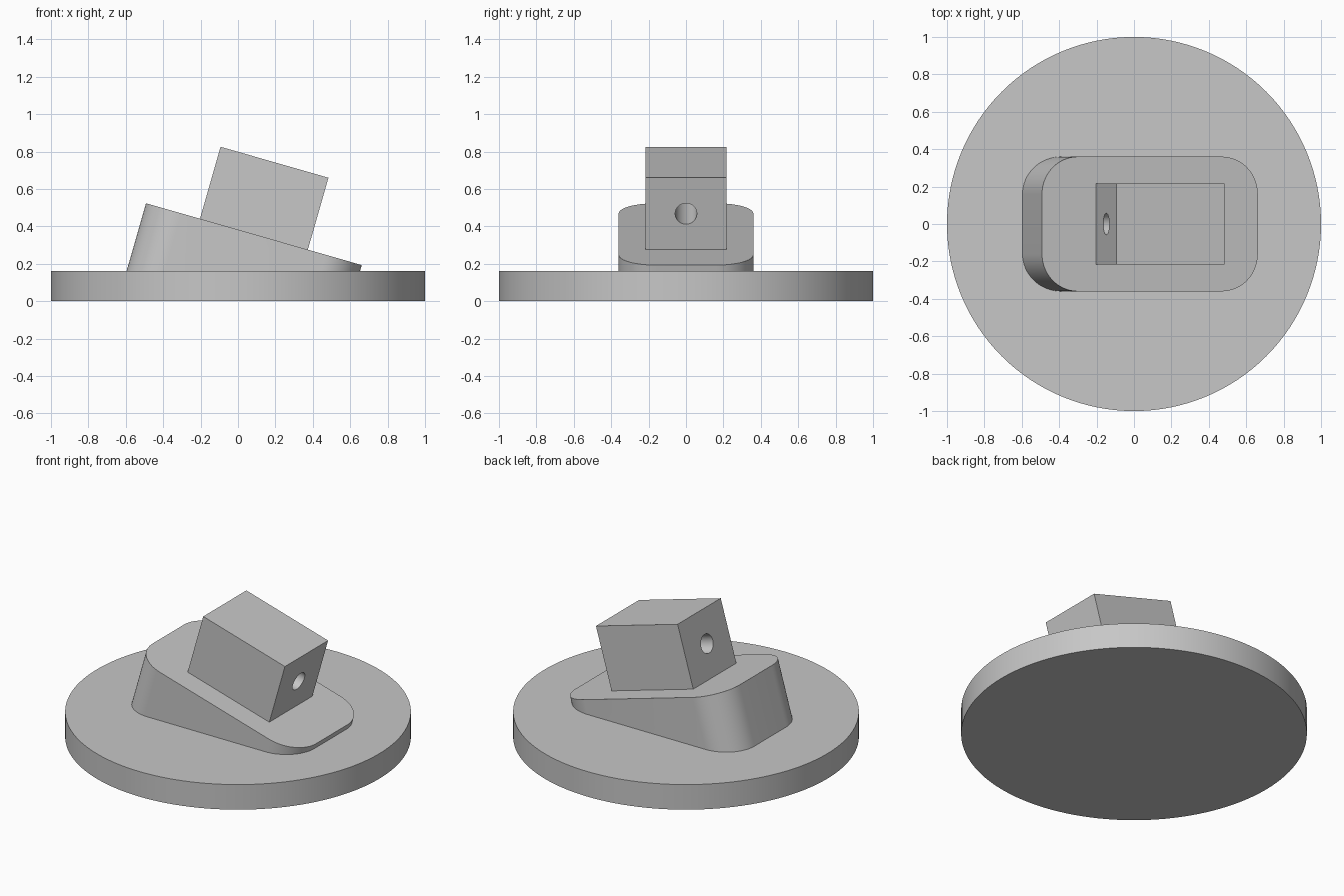
import bpy, bmesh, math
from mathutils import Matrix, Vector

if "Cube" in bpy.data.objects:
    bpy.data.objects.remove(bpy.data.objects["Cube"])

PLATE_H = 0.16
# Tilted frame whose origin is the middle of the wedge's sloping top
TILT = Matrix.Translation((0.085, 0, 0.358)) @ Matrix.Rotation(math.radians(16), 4, 'Y')

grey = bpy.data.materials.new("plain grey")
grey.diffuse_color = (0.57, 0.57, 0.57, 1)
grey.use_nodes = True
grey.node_tree.nodes["Principled BSDF"].inputs["Base Color"].default_value = grey.diffuse_color


def add_object(name, bm):
    bmesh.ops.recalc_face_normals(bm, faces=bm.faces)
    mesh = bpy.data.meshes.new(name)
    bm.to_mesh(mesh)
    bm.free()
    mesh.materials.append(grey)
    obj = bpy.data.objects.new(name, mesh)
    bpy.context.collection.objects.link(obj)
    return obj


def smooth(obj):
    bpy.ops.object.select_all(action='DESELECT')
    obj.select_set(True)
    bpy.context.view_layer.objects.active = obj
    bpy.ops.object.shade_smooth_by_angle(angle=math.radians(30))


def cylinder(radius, depth, matrix, sides):
    bm = bmesh.new()
    bmesh.ops.create_cone(bm, cap_ends=True, segments=sides, radius1=radius,
                          radius2=radius, depth=depth, matrix=matrix)
    return bm


# Round base plate
plate = add_object("base_plate", cylinder(
    1.0, PLATE_H, Matrix.Translation((0, 0, PLATE_H / 2)), 128))
smooth(plate)

# Tilted pedestal: rounded rectangle extruded down and trimmed at the plate
half_l, half_w, r = 0.6, 0.36, 0.2
bm = bmesh.new()
ring = []
for i, (sx, sy) in enumerate([(1, 1), (-1, 1), (-1, -1), (1, -1)]):
    for k in range(17):
        a = math.pi / 2 * (i + k / 16)
        ring.append(bm.verts.new((sx * (half_l - r) + r * math.cos(a),
                                  sy * (half_w - r) + r * math.sin(a), 0)))
top = bm.faces.new(ring)
extruded = bmesh.ops.extrude_face_region(bm, geom=[top], use_keep_orig=True)
lower = [v for v in extruded["geom"] if isinstance(v, bmesh.types.BMVert)]
bmesh.ops.translate(bm, verts=lower, vec=(0, 0, -0.7))
bmesh.ops.transform(bm, matrix=TILT, verts=bm.verts)
bmesh.ops.bisect_plane(bm, geom=bm.verts[:] + bm.edges[:] + bm.faces[:],
                       plane_co=Vector((0, 0, PLATE_H)), plane_no=Vector((0, 0, 1)),
                       clear_inner=True)
smooth(add_object("wedge_pedestal", bm))

# Block standing on the slope, sunk slightly into the pedestal
sink, height = 0.01, 0.4
bm = bmesh.new()
bmesh.ops.create_cube(bm, size=1, matrix=TILT
                      @ Matrix.Translation((0, 0, (height - sink) / 2))
                      @ Matrix.Diagonal((0.6, 0.435, height + sink, 1)))
block = add_object("upper_block", bm)

# Bore running lengthwise through the block
bore = add_object("bore_cutter", cylinder(
    0.058, 1.0, TILT @ Matrix.Translation((0, 0, height / 2))
    @ Matrix.Rotation(math.pi / 2, 4, 'Y'), 48))
bore.hide_render = True
cut = block.modifiers.new("bore", 'BOOLEAN')
cut.operation = 'DIFFERENCE'
cut.solver = 'EXACT'
cut.object = bore
bpy.context.view_layer.objects.active = block
bpy.ops.object.modifier_apply(modifier=cut.name)
bpy.data.objects.remove(bore)
smooth(block)
